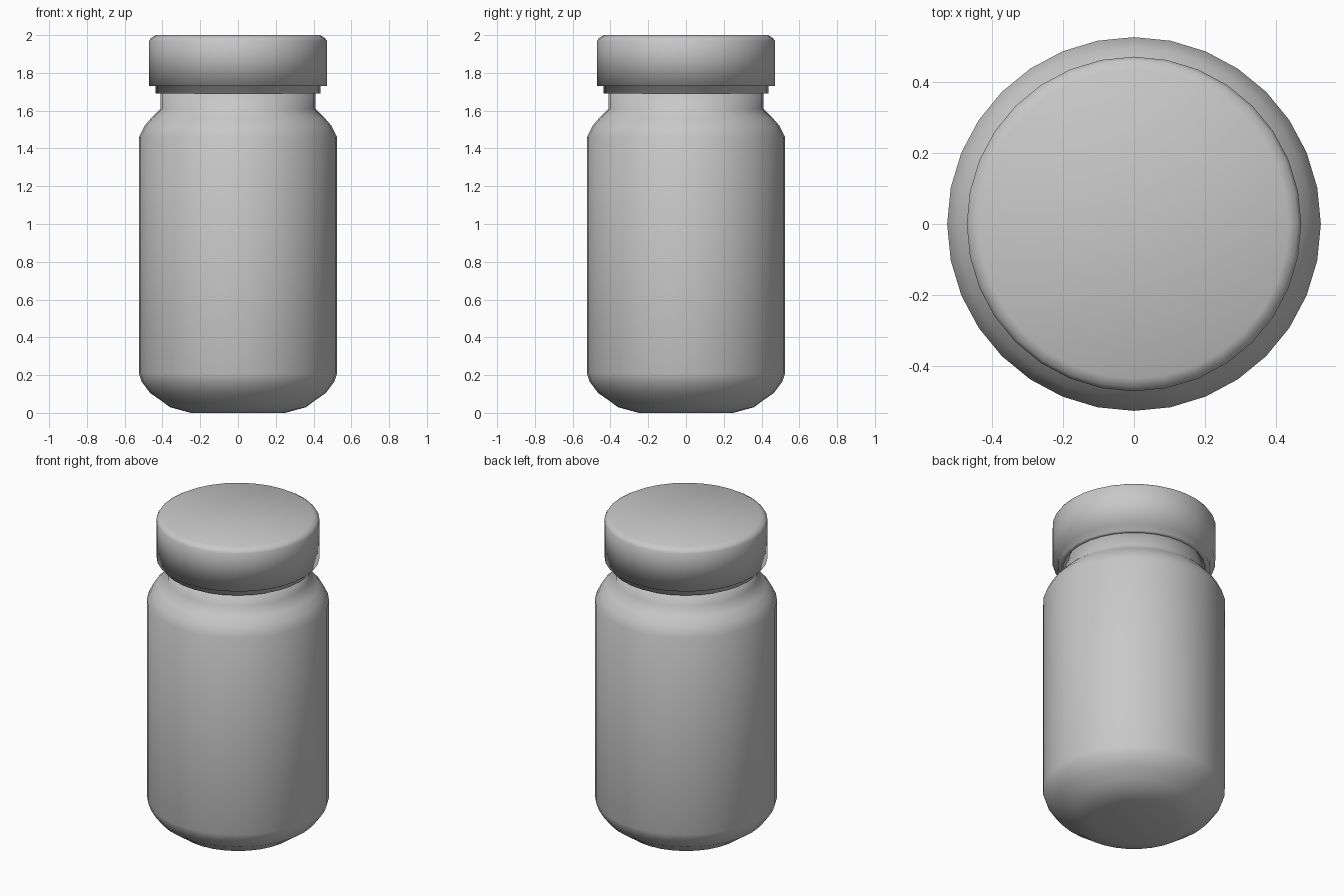
import bpy
import bmesh
from math import cos, sin, tau

SEGMENTS = 32

cube = bpy.data.objects.get("Cube")
if cube:
    bpy.data.objects.remove(cube, do_unlink=True)

# Single grey plastic
grey = bpy.data.materials.new("grey_plastic")
grey.use_nodes = True
colour = (0.58, 0.58, 0.58, 1.0)
grey.diffuse_color = colour
shader = next(n for n in grey.node_tree.nodes if n.type == "BSDF_PRINCIPLED")
shader.inputs["Base Color"].default_value = colour


def lathe(name, profile):
    """Turn a (radius, height) profile about z and close both ends."""
    bm = bmesh.new()
    rings = [
        [bm.verts.new((r * cos(tau * i / SEGMENTS), r * sin(tau * i / SEGMENTS), z))
         for i in range(SEGMENTS)]
        for r, z in profile
    ]
    for low, high in zip(rings, rings[1:]):
        for i in range(SEGMENTS):
            j = (i + 1) % SEGMENTS
            bm.faces.new((low[i], low[j], high[j], high[i]))
    bm.faces.new(rings[0][::-1])
    bm.faces.new(rings[-1])
    bmesh.ops.recalc_face_normals(bm, faces=bm.faces)
    for face in bm.faces:
        face.smooth = True
    mesh = bpy.data.meshes.new(name)
    bm.to_mesh(mesh)
    bm.free()
    mesh.materials.append(grey)
    obj = bpy.data.objects.new(name, mesh)
    bpy.context.collection.objects.link(obj)
    return obj


# Bottle: stepped foot, rounded base, straight wall, shoulder and neck
lathe("bottle", [
    (0.25, 0.0), (0.36, 0.03), (0.40, 0.06), (0.465, 0.105), (0.51, 0.165),
    (0.525, 0.21), (0.525, 1.46), (0.495, 1.52), (0.46, 1.56),
    (0.41, 1.61), (0.41, 1.70),
])

# Cap: sealing ring, overhanging skirt and chamfered lid
lathe("cap", [
    (0.41, 1.69), (0.437, 1.69), (0.437, 1.73), (0.47, 1.73),
    (0.47, 1.97), (0.46, 1.985), (0.435, 2.0),
])
